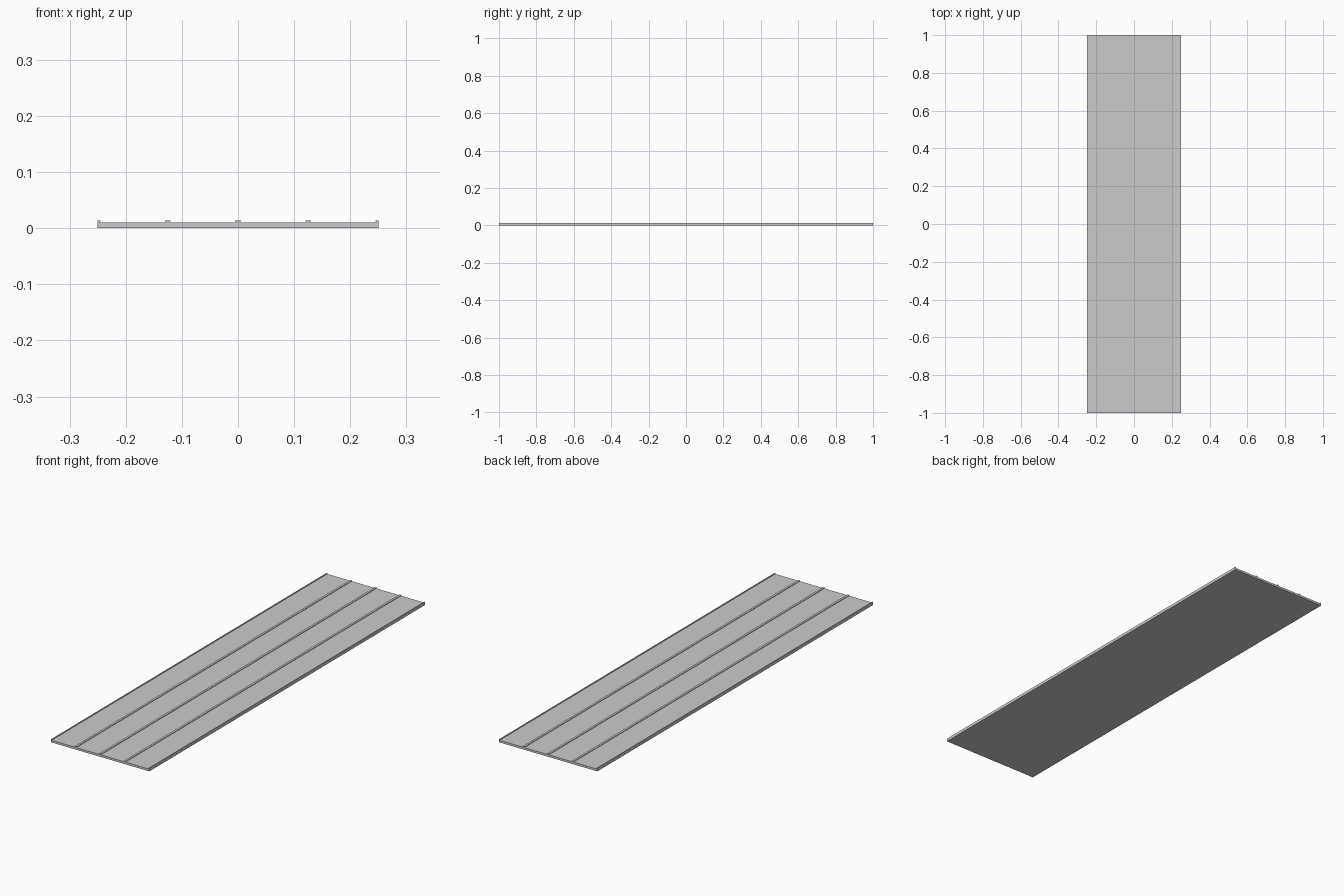
import bpy, bmesh

if "Cube" in bpy.data.objects:
    bpy.data.objects.remove(bpy.data.objects["Cube"])

LENGTH, HALF_W = 2.0, 0.25
DECK_Z, NECK_Z, TOP_Z = 0.010, 0.012, 0.014
STEM, CAP = 0.0035, 0.005   # half widths of the seam stem and cap

# cross-section: flat deck with standing seams, half seams at both edges
profile = [(-HALF_W, 0), (HALF_W, 0), (HALF_W, TOP_Z), (HALF_W - CAP, TOP_Z),
           (HALF_W - CAP, NECK_Z), (HALF_W - STEM, NECK_Z), (HALF_W - STEM, DECK_Z)]
for c in (0.125, 0.0, -0.125):
    right = [(STEM, DECK_Z), (STEM, NECK_Z), (CAP, NECK_Z), (CAP, TOP_Z)]
    left = [(-x, z) for x, z in reversed(right)]
    profile += [(c + x, z) for x, z in right + left]
profile += [(-HALF_W + STEM, DECK_Z), (-HALF_W + STEM, NECK_Z),
            (-HALF_W + CAP, NECK_Z), (-HALF_W + CAP, TOP_Z), (-HALF_W, TOP_Z)]

# extrude the section along y
bm = bmesh.new()
face = bm.faces.new([bm.verts.new((x, -LENGTH / 2, z)) for x, z in profile])
ext = bmesh.ops.extrude_face_region(bm, geom=[face], use_keep_orig=True)
verts = [g for g in ext["geom"] if isinstance(g, bmesh.types.BMVert)]
bmesh.ops.translate(bm, verts=verts, vec=(0, LENGTH, 0))
bmesh.ops.recalc_face_normals(bm, faces=bm.faces[:])

mesh = bpy.data.meshes.new("ribbed_panel")
bm.to_mesh(mesh)
bm.free()
panel = bpy.data.objects.new("ribbed_panel", mesh)
bpy.context.collection.objects.link(panel)
